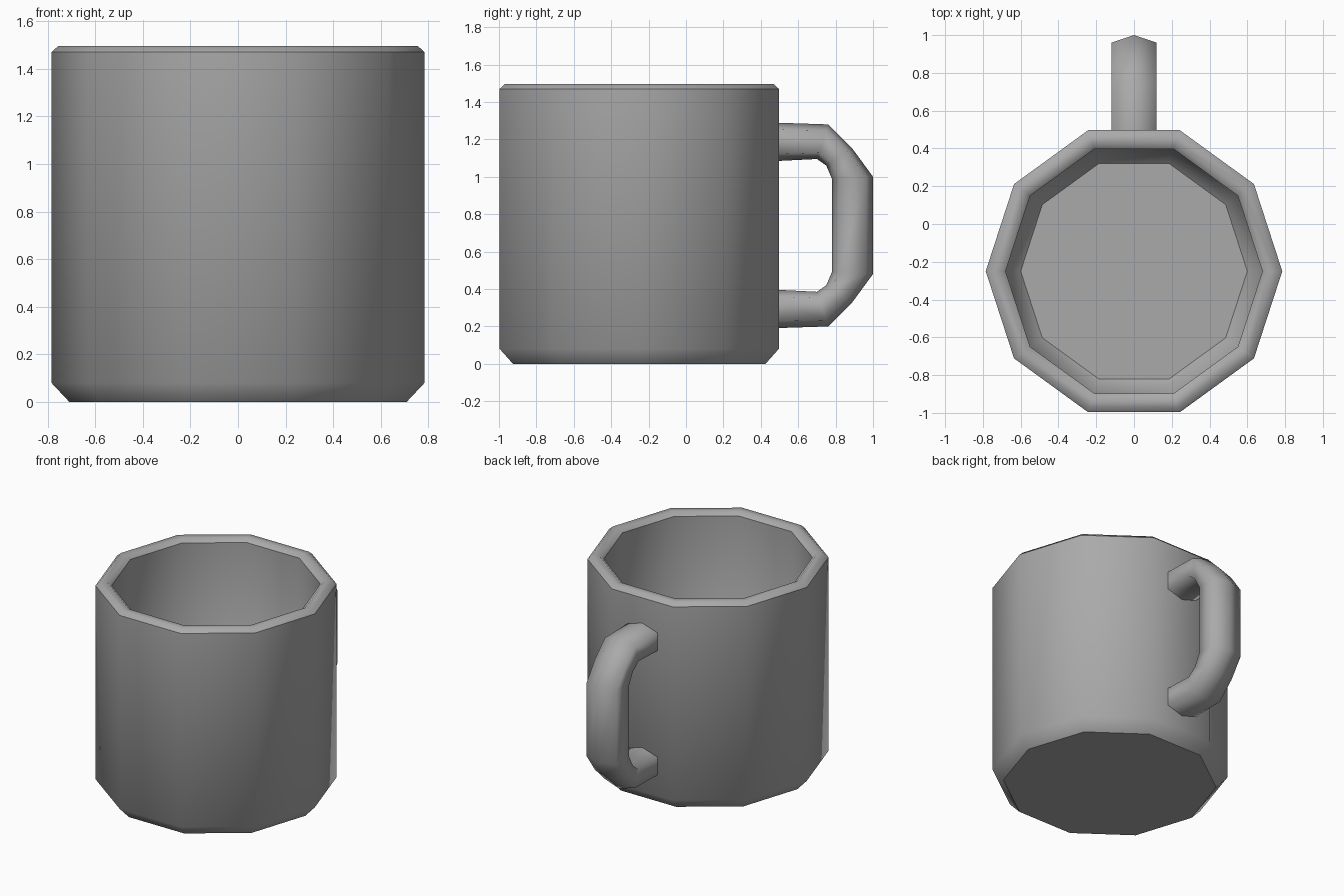
import bpy
import bmesh
from math import cos, sin, pi, radians

cube = bpy.data.objects.get("Cube")
if cube:
    bpy.data.objects.remove(cube, do_unlink=True)

# One plain glaze colour
GREY = (0.4, 0.4, 0.4, 1.0)
glaze = bpy.data.materials.new("grey_glaze")
glaze.use_nodes = True
glaze.diffuse_color = GREY
bsdf = next(n for n in glaze.node_tree.nodes if n.type == "BSDF_PRINCIPLED")
bsdf.inputs["Base Color"].default_value = GREY


def skin(name, rings, smooth_angle):
    """Bridge successive rings of points and cap both ends."""
    bm = bmesh.new()
    loops = [[bm.verts.new(p) for p in ring] for ring in rings]
    count = len(loops[0])
    for a, b in zip(loops, loops[1:]):
        for i in range(count):
            j = (i + 1) % count
            bm.faces.new((a[i], a[j], b[j], b[i]))
    bm.faces.new(loops[0])
    bm.faces.new(loops[-1])
    bmesh.ops.recalc_face_normals(bm, faces=bm.faces)
    mesh = bpy.data.meshes.new(name)
    bm.to_mesh(mesh)
    bm.free()
    mesh.materials.append(glaze)
    obj = bpy.data.objects.new(name, mesh)
    bpy.context.collection.objects.link(obj)
    bpy.ops.object.select_all(action="DESELECT")
    obj.select_set(True)
    bpy.context.view_layer.objects.active = obj
    bpy.ops.object.shade_smooth_by_angle(angle=smooth_angle)
    return obj


# Ten-sided cup: (radius, height) from the base, over the rim, to the inner floor
SIDES = 10
CENTRE_Y = -0.25
profile = [(0.71, 0), (0.785, 0.08), (0.785, 1.47), (0.757, 1.495),
           (0.71, 1.495), (0.68, 1.47), (0.68, 0.18), (0.6, 0.1)]
angles = [2 * pi * i / SIDES for i in range(SIDES)]
skin("mug_body",
     [[(r * cos(a), CENTRE_Y + r * sin(a), z) for a in angles] for r, z in profile],
     radians(45))

# Handle: outer and inner ridge points (y, z) for the upper half
upper = [((0.46, 1.29), (0.46, 1.083)),
         ((0.76, 1.28), (0.70, 1.095)),
         ((0.89, 1.15), (0.75, 1.06)),
         ((1.0, 1.0), (0.78, 0.99))]
MIDDLE = 0.74
lower = [tuple((y, 2 * MIDDLE - z) for y, z in pair) for pair in reversed(upper)]

# Hexagonal section: (x, blend from outer ridge to inner ridge)
HALF = 0.12
section = [(0, 0), (HALF, 0.18), (HALF, 0.82), (0, 1), (-HALF, 0.82), (-HALF, 0.18)]
skin("handle",
     [[(x, o[0] + t * (i[0] - o[0]), o[1] + t * (i[1] - o[1])) for x, t in section]
      for o, i in upper + lower],
     radians(80))
